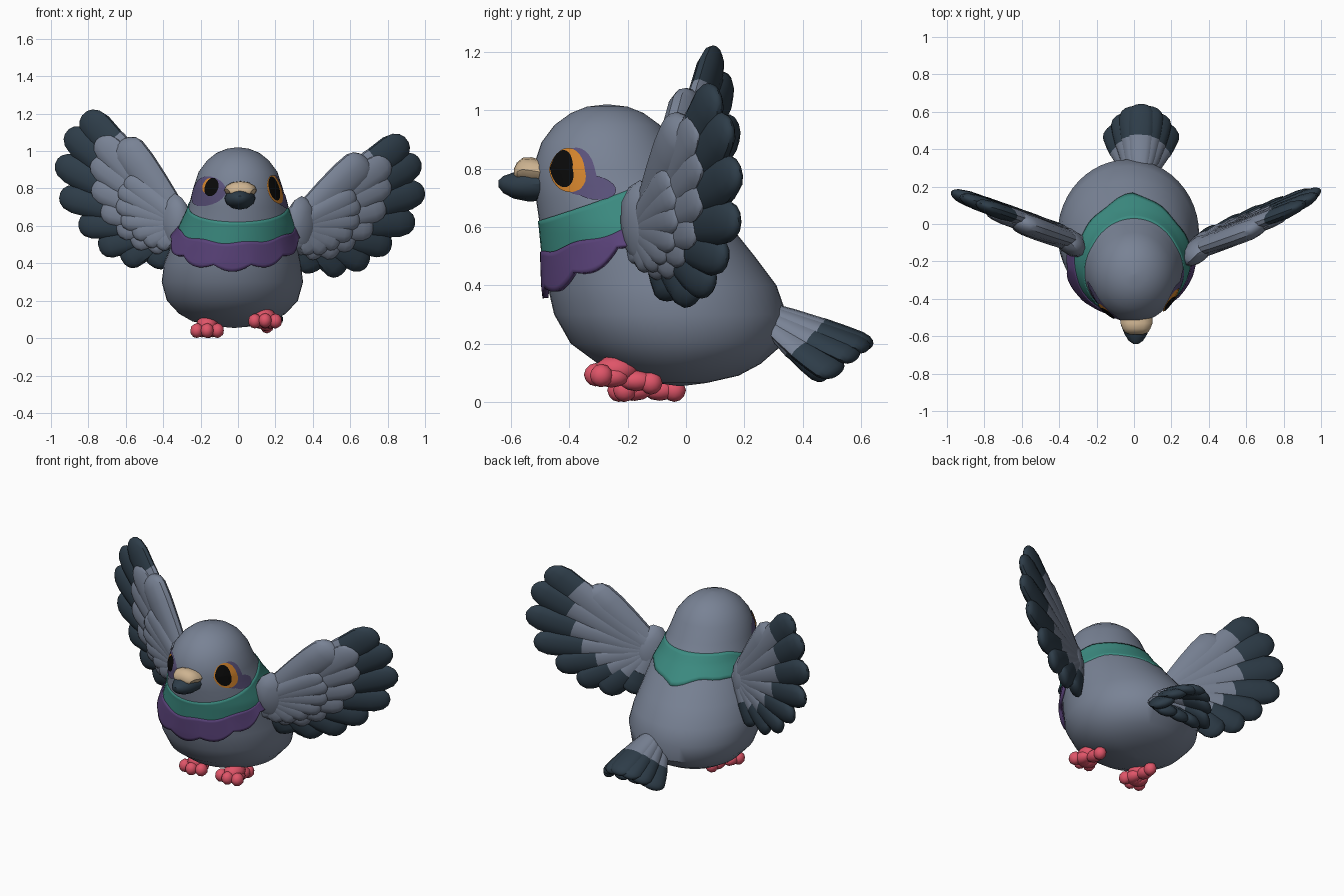
import bpy, bmesh
from math import sin, cos, pi, radians
from mathutils import Vector, Matrix

if "Cube" in bpy.data.objects:
    bpy.data.objects.remove(bpy.data.objects["Cube"])


def material(name, r, g, b):
    m = bpy.data.materials.new(name)
    m.use_nodes = True
    m.diffuse_color = (r, g, b, 1)
    node = next(n for n in m.node_tree.nodes if n.type == 'BSDF_PRINCIPLED')
    node.inputs["Base Color"].default_value = (r, g, b, 1)
    node.inputs["Roughness"].default_value = 0.9
    return m


GREY = material("slate grey", .19, .225, .30)
DARK = material("dark feather", .027, .046, .066)
TEAL = material("teal", .045, .26, .22)
PURPLE = material("purple", .10, .054, .19)
MAUVE = material("dusky mauve", .105, .085, .20)
CREAM = material("cream", .61, .45, .28)
CORAL = material("coral", .74, .09, .14)
ORANGE = material("orange", .68, .24, .027)
BLACK = material("black", .003, .003, .003)


def finish(name, bm, mats, angle=40):
    bmesh.ops.recalc_face_normals(bm, faces=bm.faces[:])
    mesh = bpy.data.meshes.new(name)
    bm.to_mesh(mesh)
    bm.free()
    obj = bpy.data.objects.new(name, mesh)
    bpy.context.collection.objects.link(obj)
    for m in mats:
        mesh.materials.append(m)
    bpy.ops.object.select_all(action='DESELECT')
    bpy.context.view_layer.objects.active = obj
    obj.select_set(True)
    bpy.ops.object.shade_smooth_by_angle(angle=radians(angle))
    return obj


def loft(bm, rings, closed=True, cap=True, mat=lambda i: 0):
    rows = [[bm.verts.new(p) for p in ring] for ring in rings]
    n = len(rows[0])
    for i in range(len(rows) - 1):
        for j in range(n if closed else n - 1):
            k = (j + 1) % n
            f = bm.faces.new((rows[i][j], rows[i][k], rows[i + 1][k], rows[i + 1][j]))
            f.material_index = mat(i)
    if cap:
        bm.faces.new(rows[0])
        bm.faces.new(rows[-1]).material_index = mat(len(rows) - 2)


def ellipsoid(bm, centre, radii):
    m = Matrix.Translation(centre) @ Matrix.Diagonal((*radii, 1))
    bmesh.ops.create_icosphere(bm, subdivisions=2, radius=1, matrix=m)


# Body outline: height, centre x, half width, front y, back y
PROFILE = [(1.02, 0, .004, -.274, -.266), (1.012, 0, .06, -.34, -.2), (.99, 0, .115, -.395, -.145),
           (.95, 0, .165, -.45, -.09), (.89, 0, .21, -.495, -.045), (.8, 0, .24, -.525, 0),
           (.7, 0, .265, -.515, .07), (.6, -.005, .305, -.5, .155), (.5, -.02, .335, -.49, .235),
           (.4, -.03, .365, -.475, .31), (.3, -.03, .378, -.452, .345), (.2, -.03, .35, -.395, .335),
           (.13, -.03, .285, -.3, .255), (.09, -.03, .215, -.21, .18), (.065, -.02, .12, -.1, .07),
           (.055, -.02, .01, -.03, -.01)]


def surface(t, z, lift=0):
    """Point on the body at angle t from the front and height z."""
    for a, b in zip(PROFILE, PROFILE[1:]):
        if z >= b[0]:
            break
    f = (a[0] - z) / (a[0] - b[0])
    cx, w, front, back = (p + (q - p) * f for p, q in zip(a[1:], b[1:]))
    depth = (back - front) / 2
    return Vector((cx + (w + lift) * sin(t), (front + back) / 2 - (depth + lift) * cos(t), z))


turn = [2 * pi * j / 48 for j in range(48)]
bm = bmesh.new()
loft(bm, [[surface(t, row[0]) for t in turn] for row in PROFILE])
finish("body", bm, [GREY])


# Neck band and scalloped bib wrapped around the body
def band_low(t):
    return .495 + .095 * min(1, 1 - cos(t)) + .09 * max(0, -cos(t)) * abs(sin(t)) + .006 * sin(9 * t)


def band_top(t):
    return min(.76, .715 - .095 * cos(t))


def bib_low(t):
    return .385 + .2 * (1 - cos(t)) - .03 * abs(cos(6 * t))


def wrap(name, angles, top, low, lift, flare, mat, closed):
    bm = bmesh.new()
    rings = []
    for i in range(9):
        f = i / 8
        rings.append([surface(t, top(t) + (low(t) - top(t)) * f, lift + flare * f) for t in angles])
    loft(bm, rings, closed, False)
    obj = finish(name, bm, [mat])
    mod = obj.modifiers.new("thickness", 'SOLIDIFY')
    mod.thickness = .02
    # keep the outside fixed and thicken towards the body
    outward = obj.data.polygons[0].normal.dot(obj.data.polygons[0].center - Vector((0, -.2, .6)))
    mod.offset = -1 if outward > 0 else 1


wrap("neck_band", turn, band_top, band_low, .005, 0, TEAL, True)
wrap("bib", [radians(a) for a in range(-99, 100, 3)], lambda t: band_low(t) + .015,
     bib_low, .009, .018, PURPLE, False)


# Eyes: thin discs laid on the head
def disc(name, angle, z, spread, height, lift, mat):
    bm = bmesh.new()
    rings = []
    for r in (1, .66, .33, .02):
        rings.append([surface(radians(angle + r * spread * cos(a)), z + r * height * sin(a), lift)
                      for a in turn[::2]])
    loft(bm, rings, cap=False)
    bm.faces.new([v for v in bm.verts][-24:])
    finish(name, bm, [mat])


disc("left_eye_patch", 63, .79, 16, .082, .004, MAUVE)
disc("left_cheek_patch", 74, .735, 15, .042, .005, MAUVE)
disc("left_iris", 55.5, .795, 16, .076, .007, ORANGE)
disc("left_pupil", 52, .80, 10.5, .064, .010, BLACK)
disc("right_eye_patch", -47, .785, 32, .08, .004, MAUVE)
disc("right_iris", -41, .815, 10.5, .04, .007, ORANGE)
disc("right_pupil", -35.5, .808, 10.5, .049, .010, BLACK)


# Beak and the pale swelling above it: y, z, half width, half height
def muzzle(name, x, sections, mat):
    bm = bmesh.new()
    loft(bm, [[(x + w * cos(t), y, z + h * sin(t)) for t in turn[::4]] for y, z, w, h in sections])
    finish(name, bm, [mat])


muzzle("beak", .01, [(-.48, .75, .085, .06), (-.54, .745, .08, .058), (-.59, .742, .06, .045),
                     (-.625, .745, .038, .03), (-.642, .748, .012, .012)], DARK)
muzzle("cere", .013, [(-.48, .785, .088, .04), (-.53, .793, .086, .046), (-.56, .797, .074, .04),
                      (-.58, .79, .062, .03), (-.59, .785, .035, .014)], CREAM)


def feather(bm, base, tip, side, width, thick, split):
    """Rounded feather from base to tip, dark beyond the split fraction."""
    d = tip - base
    side = (side - d * side.dot(d) / d.length_squared).normalized()
    n = d.normalized().cross(side)
    shape = [(0, .55), (.25, .8), (.5, .93), (.72, 1), (.88, .97), (.95, .78), (.985, .5), (1, .2)]
    if split < 1:
        shape = sorted(shape + [(split, .97)])
    rings = [[base + d * f + side * (width * w * cos(t)) + n * (thick * w * sin(t))
              for t in turn[::4]] for f, w in shape]
    loft(bm, rings, mat=lambda i: int(shape[i][0] >= split))


# Wings: fanned flight feathers, two rows of coverts, arm and shoulder
FAN = [(49, .79, .75), (39, .79, .68), (26.5, .75, .63), (13, .67, .59),
       (-1, .55, .57), (-17, .46, .56), (-34, .375, .53), (-57, .28, .5)]


def wing(label, s, root, lower, scale, y0, sweep, droop):
    def ray(bm, angle, length, y, width, thick, split):
        a = radians(angle - lower)
        d = Vector((cos(a), 0, sin(a))) * scale
        off = Vector((0, y, 0))
        feather(bm, off - d * .03, off + d * length, Vector((-sin(a), .15, cos(a))), width, thick, split)

    def place(name, bm, mats):
        for v in bm.verts:
            x, z = v.co.x + .31, v.co.z + root
            v.co = (s * x, v.co.y + y0 + sweep * (x - .3) + droop * (1 - z), z)
        finish(label + name, bm, mats)

    flight, coverts, arm = bmesh.new(), bmesh.new(), bmesh.new()
    for i, (angle, length, split) in enumerate(FAN):
        ray(flight, angle, length, 0, .09 - .003 * i, .044, split)
        ray(coverts, angle - 3, length * (split + .06), -.036, .08 - .002 * i, .03, 1)
        ray(coverts, angle - 9, length * .48, -.062, .06, .028, 1)
    ray(arm, FAN[0][0] + 5, .55, -.02, .1, .06, 1)
    ellipsoid(arm, (.03, -.035, .0), (.09, .075, .16))
    place("_flight_feathers", flight, [GREY, DARK])
    place("_covert_feathers", coverts, [GREY])
    place("_wing_arm", arm, [GREY])


wing("left", 1, .60, 11, .95, -.168, .46, .11)
wing("right", -1, .615, 0, .985, -.085, .37, .02)

# Tail: arched fan with a few shorter feathers beneath
bm = bmesh.new()
for i in range(7):
    k = i / 3 - 1
    feather(bm, Vector((.03 + .05 * k, .28, .325 - .045 * k * k)),
            Vector((.04 + .165 * k, .64 - .12 * k * k, .195 - .1 * k * k)),
            Vector((1, 0, -.8 * k)), .072, .032, .52)
for k in (-1, 0, 1):
    feather(bm, Vector((.03 + .05 * k, .28, .26)), Vector((.04 + .1 * k, .48, .08)),
            Vector((1, 0, -.3 * k)), .065, .035, .45)
finish("tail", bm, [GREY, DARK])


# Feet: knobbly toes around a short ankle
def foot(name, centre, tilt):
    bm = bmesh.new()
    c = Vector(centre)
    ellipsoid(bm, c + Vector((0, -.02, .03)), (.06, .075, .05))
    for x, y in ((-.055, -.075), (0, -.09), (.055, -.07), (.01, .1)):
        toe = Vector((x, y, -tilt * y))
        ellipsoid(bm, c + toe * .5, (.042, .06, .036))
        ellipsoid(bm, c + toe, (.036, .04, .04))
    finish(name, bm, [CORAL], 30)


foot("left_foot", (.145, -.22, .08), .15)
foot("right_foot", (-.165, -.14, .04), 0)
